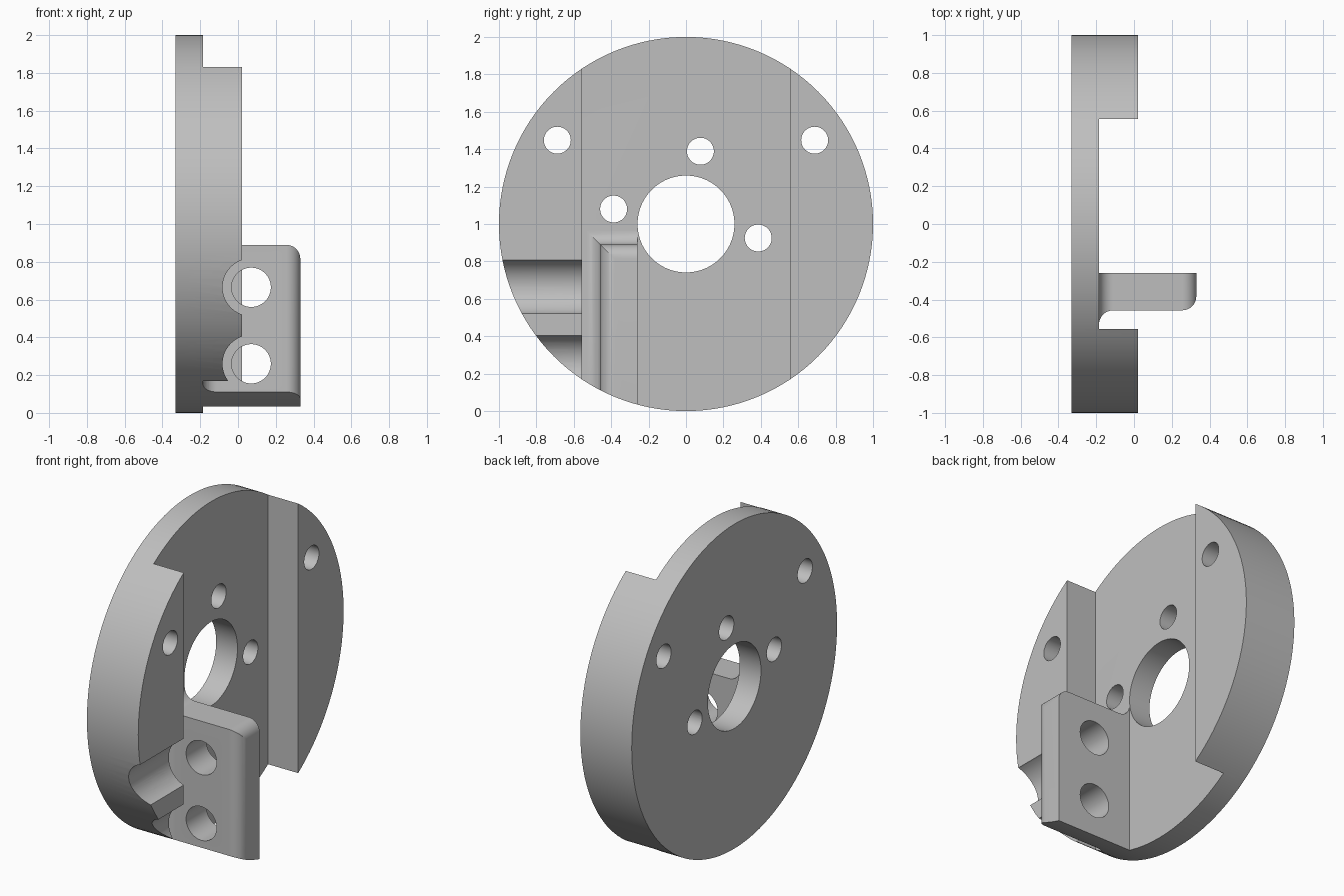
import bpy, bmesh, math
from mathutils import Matrix, Vector

if "Cube" in bpy.data.objects:
    bpy.data.objects.remove(bpy.data.objects["Cube"])


def new_object(name, bm):
    bmesh.ops.recalc_face_normals(bm, faces=bm.faces[:])
    mesh = bpy.data.meshes.new(name)
    bm.to_mesh(mesh)
    bm.free()
    obj = bpy.data.objects.new(name, mesh)
    bpy.context.collection.objects.link(obj)
    return obj


def cylinder(name, axis, start, end, centre, radius, sides=48):
    """Cylinder along X (centre = y, z) or along Y (centre = x, z)."""
    bm = bmesh.new()
    bmesh.ops.create_cone(bm, cap_ends=True, segments=sides, radius1=radius,
                          radius2=radius, depth=end - start)
    mid = (start + end) / 2
    if axis == 'X':
        loc, rot = Vector((mid, *centre)), Matrix.Rotation(math.pi / 2, 4, 'Y')
    else:
        loc, rot = Vector((centre[0], mid, centre[1])), Matrix.Rotation(math.pi / 2, 4, 'X')
    bm.transform(Matrix.Translation(loc) @ rot)
    return new_object(name, bm)


def box(name, lo, hi):
    bm = bmesh.new()
    bmesh.ops.create_cube(bm, size=1)
    lo, hi = Vector(lo), Vector(hi)
    bm.transform(Matrix.Translation((lo + hi) / 2) @ Matrix.Diagonal((*(hi - lo), 1)))
    return new_object(name, bm)


def boolean(target, tool, operation):
    mod = target.modifiers.new("cut", 'BOOLEAN')
    mod.operation, mod.object, mod.solver = operation, tool, 'EXACT'
    bpy.ops.object.select_all(action='DESELECT')
    bpy.context.view_layer.objects.active = target
    target.select_set(True)
    bpy.ops.object.modifier_apply(modifier=mod.name)
    bpy.data.objects.remove(tool, do_unlink=True)


# Disc with a full-height channel
BACK, FLOOR, FACE, TIP = -0.33, -0.185, 0.02, 0.33
flange = cylinder("mounting_flange", 'X', BACK, FACE, (0, 1), 1.1, 128)
boolean(flange, box("channel", (FLOOR, -0.557, -1), (1, 0.557, 3)), 'DIFFERENCE')

# Round clearance grooves for the bracket screws
SCREWS = [(0.07, 0.665), (0.07, 0.26)]
for c in SCREWS:
    boolean(flange, cylinder("groove", 'Y', -1.4, -0.456, c, 0.152, 64), 'DIFFERENCE')

# Bracket: rectangles lofted outward, with a cove at the root and a rounded tip
R, N = 0.075, 10
profile = [(FLOOR - 0.05, R)]
for i in range(N + 1):
    a = math.pi / 2 * i / N
    profile.append((FLOOR + R - R * math.cos(a), R - R * math.sin(a)))
for i in range(N + 1):
    a = math.pi / 2 * i / N
    profile.append((TIP - R + R * math.sin(a), R * math.cos(a) - R))
bm = bmesh.new()
rings = []
for x, d in profile:
    corners = [(-0.26, -0.3), (-0.26, 0.89 + d), (-0.457 - d, 0.89 + d), (-0.457 - d, -0.3)]
    rings.append([bm.verts.new((x, y, z)) for y, z in corners])
for r0, r1 in zip(rings, rings[1:]):
    for j in range(4):
        k = (j + 1) % 4
        bm.faces.new((r0[j], r0[k], r1[k], r1[j]))
bm.faces.new(rings[0])
bm.faces.new(rings[-1])
boolean(flange, new_object("bracket", bm), 'UNION')

# Trim everything to the round outline
boolean(flange, cylinder("outline", 'X', -1, 1, (0, 1), 1.0, 128), 'INTERSECT')

# Screw holes through the bracket
for c in SCREWS:
    boolean(flange, cylinder("screw_hole", 'Y', -0.6, -0.1, c, 0.104), 'DIFFERENCE')

# Centre bore, four outer holes and three inner holes
boolean(flange, cylinder("bore", 'X', -1, FACE + 0.1, (0, 1), 0.259, 96), 'DIFFERENCE')
holes = [(y, z) for y in (-0.688, 0.688) for z in (0.558, 1.448)]
holes += [(0.077, 1.389), (-0.387, 1.08), (0.386, 0.925)]
for c in holes:
    boolean(flange, cylinder("bolt_hole", 'X', -1, FACE + 0.1, c, 0.072), 'DIFFERENCE')

# Single grey finish
grey = bpy.data.materials.new("plain grey")
grey.diffuse_color = (0.52, 0.52, 0.52, 1)
grey.use_nodes = True
grey.node_tree.nodes["Principled BSDF"].inputs["Base Color"].default_value = grey.diffuse_color
flange.data.materials.clear()
flange.data.materials.append(grey)
for p in flange.data.polygons:
    p.material_index = 0
bpy.ops.object.select_all(action='DESELECT')
bpy.context.view_layer.objects.active = flange
flange.select_set(True)
bpy.ops.object.shade_smooth_by_angle(angle=math.radians(25))
